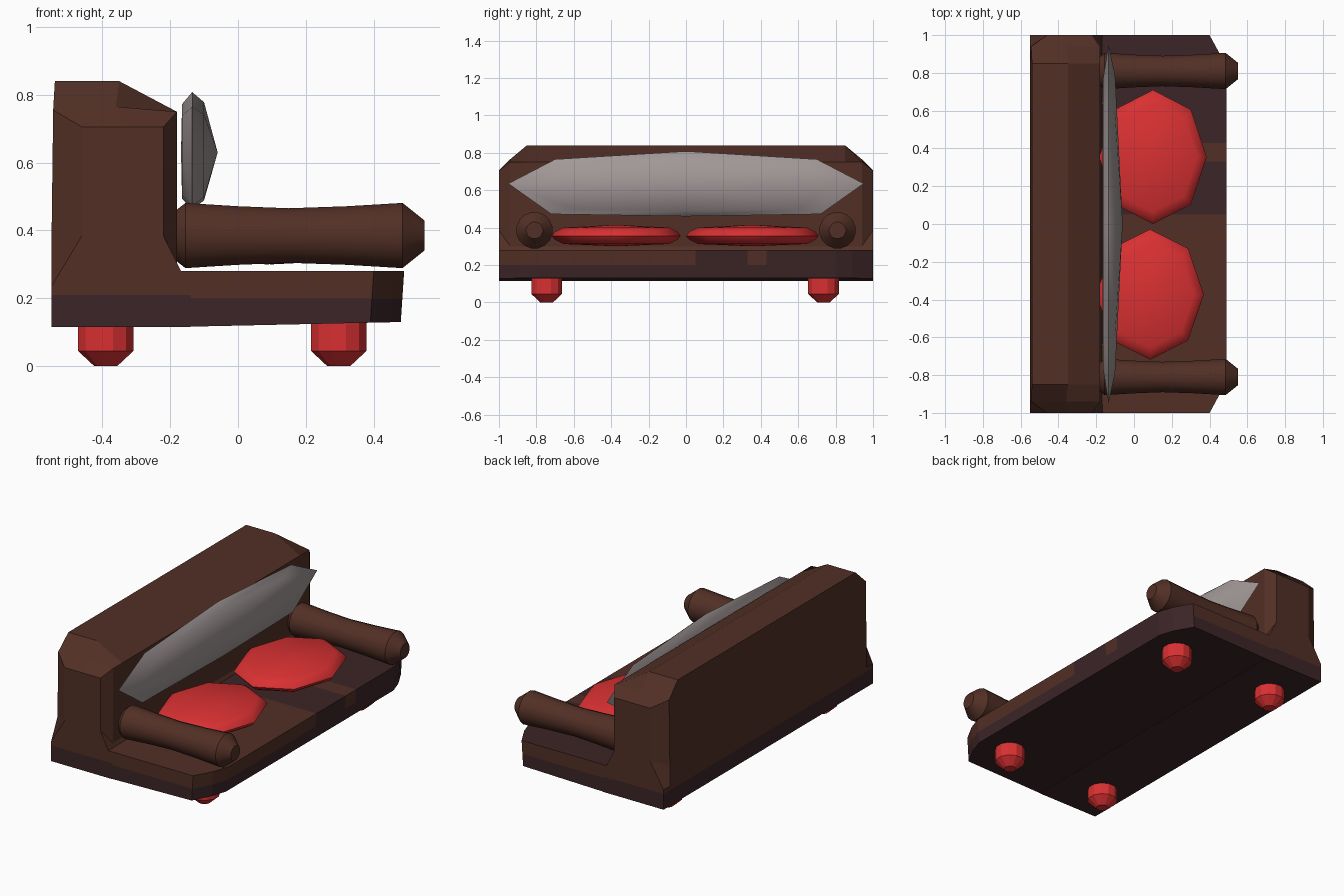
import bpy, bmesh, math
from mathutils import Vector

if "Cube" in bpy.data.objects:
    bpy.data.objects.remove(bpy.data.objects["Cube"])


def material(name, rgb):
    m = bpy.data.materials.new(name)
    m.diffuse_color = (*rgb, 1)
    m.use_nodes = True
    m.node_tree.nodes["Principled BSDF"].inputs["Base Color"].default_value = m.diffuse_color
    return m


BROWN = material("brown leather", (0.085, 0.029, 0.019))
DARK = material("dark plum brown", (0.045, 0.018, 0.020))
RED = material("red fabric", (0.70, 0.030, 0.032))
GREY = material("warm grey fabric", (0.36, 0.31, 0.31))


def loft(name, rings, mats, smooth=None, cuts=(), rule=None):
    """Skin a list of equal-length closed rings; single-point ends become fans."""
    bm = bmesh.new()
    vr = [[bm.verts.new(p) for p in r] for r in rings]
    for a, b in zip(vr, vr[1:]):
        n = max(len(a), len(b))
        for i in range(n):
            j = (i + 1) % n
            if len(a) == 1:
                bm.faces.new((a[0], b[i], b[j]))
            elif len(b) == 1:
                bm.faces.new((a[i], a[j], b[0]))
            else:
                bm.faces.new((a[i], a[j], b[j], b[i]))
    for r in (vr[0], vr[-1]):
        if len(r) > 2:
            bm.faces.new(r)
    bmesh.ops.recalc_face_normals(bm, faces=bm.faces[:])
    for co, no in cuts:
        bmesh.ops.bisect_plane(bm, geom=bm.verts[:] + bm.edges[:] + bm.faces[:],
                               plane_co=co, plane_no=no)
    bm.normal_update()
    if rule:
        for f in bm.faces:
            f.material_index = rule(f.calc_center_median(), f.normal)
    me = bpy.data.meshes.new(name)
    bm.to_mesh(me)
    bm.free()
    for m in mats:
        me.materials.append(m)
    ob = bpy.data.objects.new(name, me)
    bpy.context.collection.objects.link(ob)
    if smooth:
        bpy.ops.object.select_all(action='DESELECT')
        ob.select_set(True)
        bpy.context.view_layer.objects.active = ob
        bpy.ops.object.shade_smooth_by_angle(angle=math.radians(smooth))
    return ob


# Backrest: cross-sections in x,z lofted along y, chamfered at both ends
end = [(-.55, .115), (-.55, .235), (-.46, .385), (-.46, .705), (-.34, .705),
       (-.22, .705), (-.22, .385), (-.14, .225), (-.14, .115)]
near = [(-.55, .115), (-.55, .235), (-.55, .36), (-.545, .755), (-.36, .765),
        (-.18, .75), (-.18, .30), (-.14, .225), (-.14, .115)]
mid = near[:3] + [(-.54, .84), (-.35, .84)] + near[5:]
sections = [(-1, end), (-.94, near), (-.85, mid), (.85, mid), (.94, near), (1, end)]
loft("backrest", [[(x, y, z) for x, z in s] for y, s in sections], [BROWN, DARK],
     cuts=[((0, 0, .21), (0, 0, 1))], rule=lambda c, n: 1 if c.z < .21 else 0)

# Seat base: plan outline with cut front corners, darker low down and on one half
plan = [(-.2, -1), (.4, -1), (.46, -.89), (.49, -.80),
        (.49, .80), (.46, .89), (.4, 1), (-.2, 1)]


def base_rule(c, n):
    if c.z < .20:
        return 1
    if c.y > .05 and (n.z > .7 or (n.x > .7)):
        return 0 if .33 < c.y < .43 else 1
    return 0


low = [(x if x < .4 else x - .01, y, .115 + .015 * (x + .2) / .69) for x, y in plan]
top = [(x, y, .28) for x, y in plan]
loft("seat_base", [low, top], [BROWN, DARK],
     cuts=[((0, 0, .20), (0, 0, 1))] +
          [((0, y, 0), (0, 1, 0)) for y in (.05, .33, .43)],
     rule=base_rule)


def tube(axis, centre, profile, sides):
    """Rings of revolution about x or z; profile is (position, radius)."""
    rings = []
    for t, r in profile:
        ring = []
        for k in range(sides):
            a = 2 * math.pi * (k + .5) / sides
            u, v = r * math.cos(a), r * math.sin(a)
            off = (t, u, v) if axis == 'x' else (u, v, t)
            ring.append(Vector(centre) + Vector(off))
        rings.append(ring)
    return rings


# Bolster arms: waisted cylinders with coned tips
arm = [(-.18, .078), (-.155, .098), (0, .088), (.15, .082), (.32, .088),
       (.485, .098), (.55, .045)]
for side, y in (("left", -.81), ("right", .81)):
    loft("arm_" + side, tube('x', (0, y, .385), arm, 16), [BROWN], smooth=28)

# Feet: short pegs with tapered bottoms
for x in (-.39, .297):
    for y in (-.745, .735):
        loft("foot", tube('z', (x, y, 0), [(0, .035), (.045, .085), (.14, .085)], 12), [RED])

# Seat cushions: puffy octagons
puff = [(.30, 0), (.312, .82), (.335, .95), (.355, 1), (.378, .95), (.40, .82), (.415, 0)]
for side, cx, cy, ry in (("left", .085, -.373, .345), ("right", .10, .355, .355)):
    rings = []
    for z, s in puff:
        n = 8 if s else 1
        rings.append([(cx + .285 * s * math.cos(k * math.pi / 4),
                       cy + ry * s * math.sin(k * math.pi / 4), z) for k in range(n)])
    loft("seat_cushion_" + side, rings, [RED], smooth=50)

# Back pillow: long lens shape leaning on the backrest
rim = [(.95, .635), (.70, .765), (0, .808), (-.70, .765),
       (-.95, .635), (-.72, .472), (0, .460), (.72, .472)]
rings = [[(-.168, 0, .63)]]
for x, s in ((-.165, .80), (-.135, 1), (-.10, .83)):
    rings.append([(x, y * s, .63 + (z - .63) * s) for y, z in rim])
rings.append([(-.06, 0, .63)])
loft("back_pillow", rings, [GREY], smooth=50)
